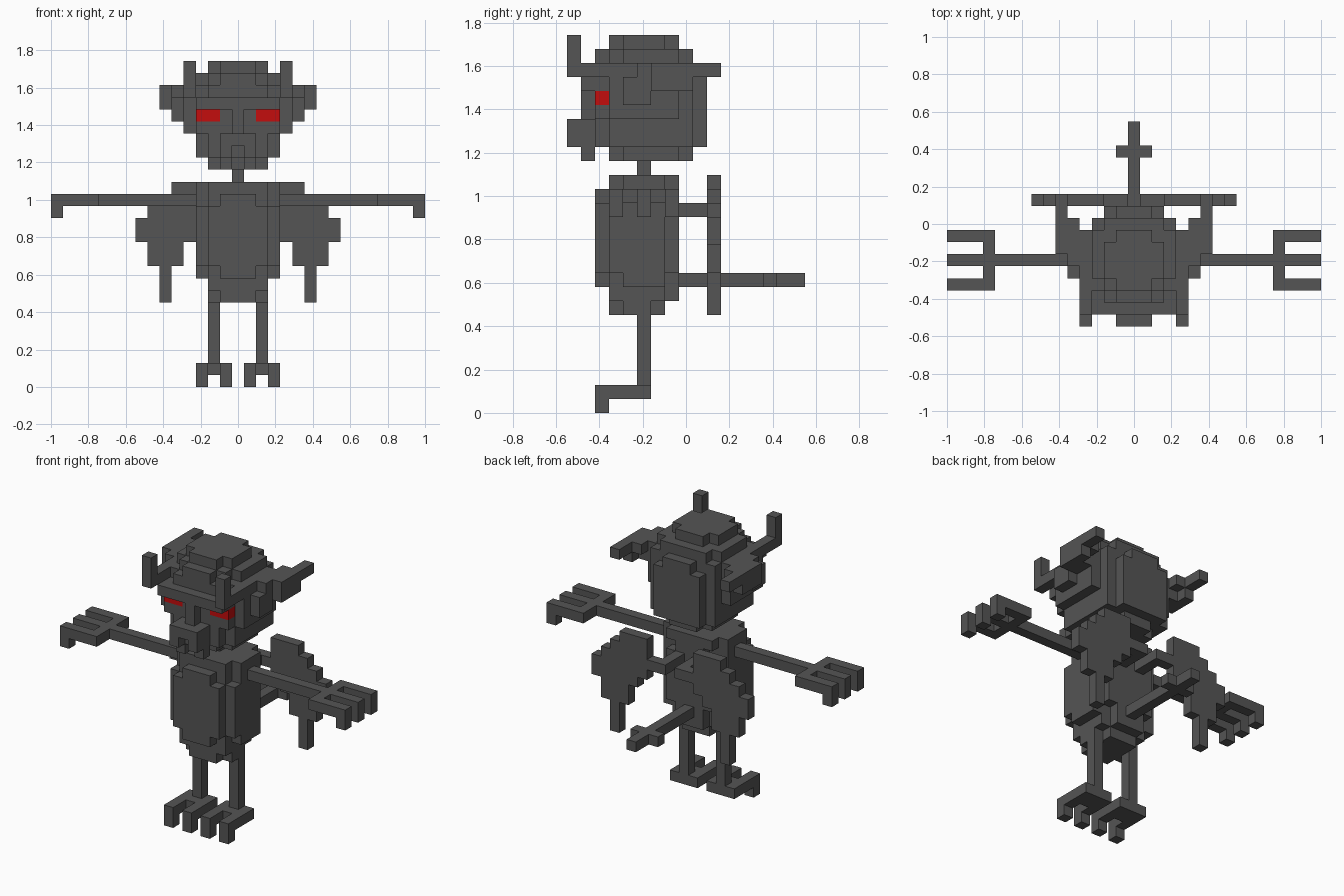
import bpy, bmesh
from mathutils import Vector

if "Cube" in bpy.data.objects:
    bpy.data.objects.remove(bpy.data.objects["Cube"], do_unlink=True)

V = 2 / 31  # edge of one block


def material(name, rgb):
    m = bpy.data.materials.new(name)
    m.use_nodes = True
    col = (*rgb, 1)
    m.diffuse_color = col
    m.node_tree.nodes["Principled BSDF"].inputs["Base Color"].default_value = col
    return m


GREY = material("dark_grey", (0.09, 0.09, 0.09))
RED = material("eye_red", (0.55, 0.004, 0.004))

SIDES = [Vector(d) for d in ((1, 0, 0), (-1, 0, 0), (0, 1, 0), (0, -1, 0), (0, 0, 1), (0, 0, -1))]


def blocks(name, boxes, mat=GREY, side=0):
    """Fill inclusive block ranges (x0,x1,y0,y1,z0,z1), keep only the outer faces.
    side=-1 flips the part to the other side."""
    cells = set()
    for x0, x1, y0, y1, z0, z1 in boxes:
        for x in range(x0, x1 + 1):
            for y in range(y0, y1 + 1):
                for z in range(z0, z1 + 1):
                    cells.add((-x if side < 0 else x, y, z))
    bm = bmesh.new()
    for c in cells:
        centre = Vector(c) + Vector((0, 0, 0.5))
        for n in SIDES:
            if tuple(int(a + b) for a, b in zip(c, n)) in cells:
                continue
            u = Vector((n.y, n.z, n.x))
            w = n.cross(u)
            bm.faces.new([bm.verts.new((centre + (n + u * a + w * b) / 2) * V)
                          for a, b in ((-1, -1), (1, -1), (1, 1), (-1, 1))])
    bmesh.ops.remove_doubles(bm, verts=bm.verts, dist=1e-4)
    me = bpy.data.meshes.new(name)
    bm.to_mesh(me)
    bm.free()
    me.materials.append(mat)
    ob = bpy.data.objects.new(name, me)
    bpy.context.collection.objects.link(ob)
    return ob


def pair(name, boxes, mat=GREY):
    blocks("left_" + name, boxes, mat, 1)
    blocks("right_" + name, boxes, mat, -1)


def wide(half, y0, y1, z0, z1):
    return (-half, half, y0, y1, z0, z1)


# Rounded torso, neck and tail with cross tip
blocks("torso", [
    wide(1, -5, -2, 7, 7), wide(2, -4, -3, 7, 7),
    wide(1, -5, -1, 8, 8), wide(2, -5, -2, 8, 8),
    wide(1, -6, -1, 9, 15), wide(2, -6, -1, 10, 14), wide(2, -5, -2, 9, 15),
    wide(3, -5, -2, 10, 14), wide(3, -4, -2, 9, 15),
    wide(3, -4, -2, 16, 16), wide(2, -5, -1, 16, 16)])
blocks("neck", [wide(0, -3, -3, 17, 17)])
blocks("tail", [wide(0, 0, 8, 9, 9), wide(1, 6, 6, 9, 9)])

# Rounded skull, built in layers
blocks("head", [
    wide(2, -4, -1, 18, 18), wide(1, -5, 0, 18, 18),
    wide(3, -5, 0, 19, 20), wide(2, -6, 1, 19, 20),
    wide(4, -5, -1, 21, 23), wide(3, -5, 0, 21, 23), wide(2, -5, 1, 21, 23),
    wide(3, -6, -6, 21, 21), wide(1, -6, -6, 22, 22), wide(3, -6, -6, 23, 23),
    wide(4, -5, -1, 24, 24), wide(3, -5, 0, 24, 24), wide(2, -6, 0, 24, 24), wide(1, -6, 1, 24, 24),
    wide(3, -4, -1, 25, 25), wide(2, -5, 0, 25, 25), wide(1, -6, 0, 25, 25),
    wide(2, -4, -2, 26, 26), wide(1, -5, -1, 26, 26)])
blocks("brow", [wide(3, -7, -7, 23, 23)])
blocks("nose", [wide(0, -7, -7, 21, 22)])
blocks("muzzle", [wide(1, -7, -7, 19, 20), wide(1, -8, -8, 20, 20)])
pair("tusk", [(1, 1, -8, -8, 19, 19), (1, 1, -7, -7, 18, 18)])
pair("eye", [(2, 3, -6, -6, 22, 22)], RED)
pair("horn", [(4, 4, -8, -6, 24, 24), (4, 4, -8, -8, 25, 26)])
pair("ear", [(5, 5, -4, -3, 22, 22), (5, 5, -4, -1, 23, 23), (5, 5, -3, 0, 24, 24),
             (6, 6, -2, 0, 23, 24), (6, 6, 1, 2, 24, 24)])

# Arms with three hooked fingers
pair("arm", [(4, 11, -3, -3, 15, 15)])
pair("hand", [(12, 12, -5, -1, 15, 15)]
     + [(12, 15, y, y, 15, 15) for y in (-5, -3, -1)]
     + [(15, 15, y, y, 14, 14) for y in (-5, -3, -1)])

# Flat wings on short struts behind the back
pair("wing", [(1, 1, 0, 1, 14, 14), (1, 7, 2, 2, 14, 14), (3, 5, 2, 2, 16, 16),
              (3, 6, 2, 2, 15, 15), (3, 8, 2, 2, 13, 13), (4, 8, 2, 2, 12, 12),
              (5, 7, 2, 2, 10, 11), (6, 6, 2, 2, 7, 9)])

# Legs and two-toed feet
pair("leg", [(2, 2, -3, -3, 2, 6)])
pair("foot", [(1, 3, -4, -3, 1, 1)]
     + [(x, x, -6, -5, 1, 1) for x in (1, 3)]
     + [(x, x, -6, -6, 0, 0) for x in (1, 3)])
